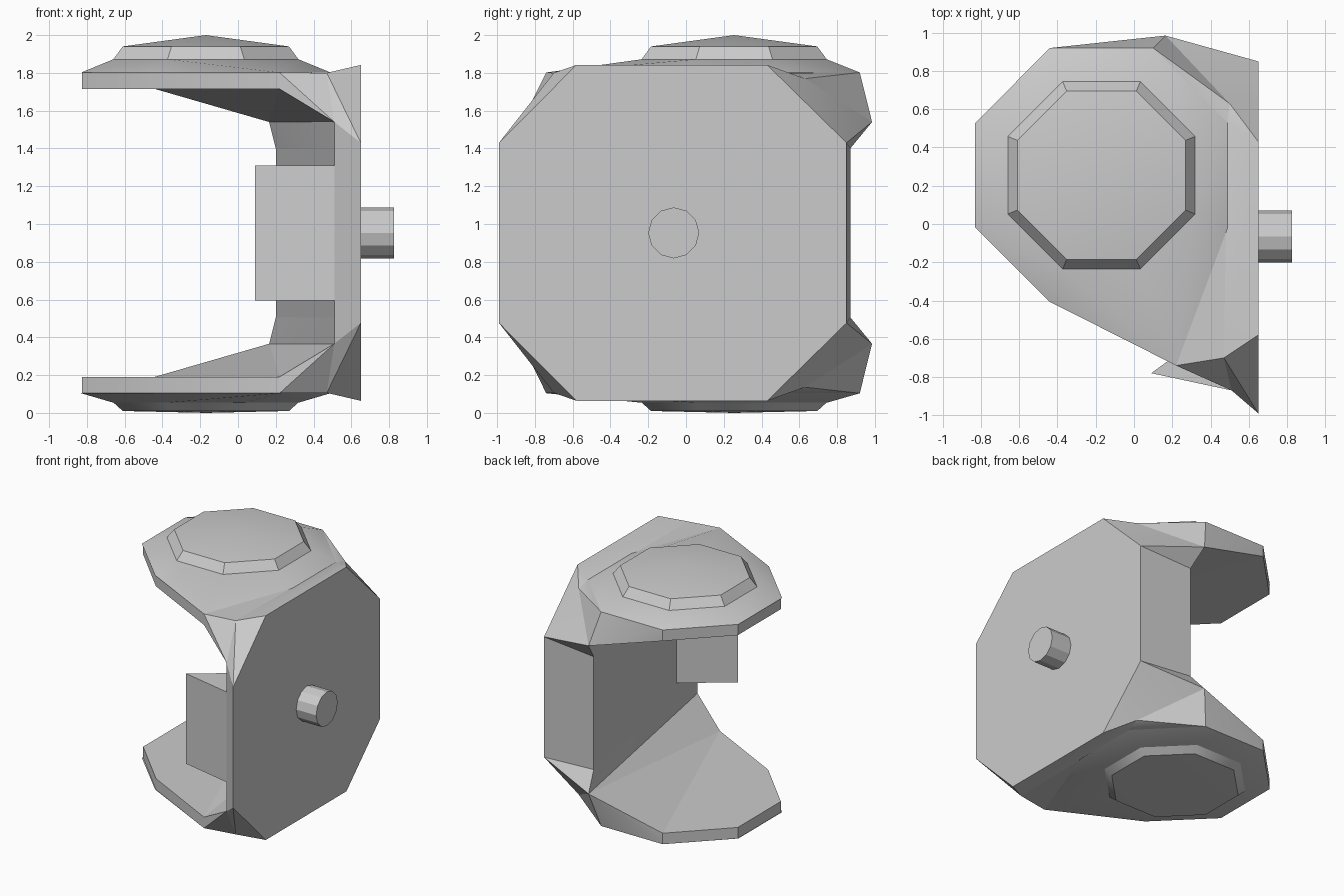
import bpy, bmesh, math
from mathutils import Matrix

cube = bpy.data.objects.get("Cube")
if cube:
    bpy.data.objects.remove(cube, do_unlink=True)

grey = bpy.data.materials.new("light_grey")
grey.use_nodes = True
tone = (0.6, 0.6, 0.6, 1)
grey.diffuse_color = tone
grey.node_tree.nodes["Principled BSDF"].inputs["Base Color"].default_value = tone

MID = 0.953  # height of the mirror plane


def finish(name, bm, angle=30):
    bmesh.ops.recalc_face_normals(bm, faces=bm.faces)
    mesh = bpy.data.meshes.new(name)
    bm.to_mesh(mesh)
    bm.free()
    mesh.materials.append(grey)
    ob = bpy.data.objects.new(name, mesh)
    bpy.context.collection.objects.link(ob)
    bpy.ops.object.select_all(action="DESELECT")
    ob.select_set(True)
    bpy.context.view_layer.objects.active = ob
    bpy.ops.object.shade_smooth_by_angle(angle=math.radians(angle))


def hull(name, points):
    """Faceted solid wrapped tightly around a few corner points."""
    bm = bmesh.new()
    for p in points:
        bm.verts.new(p)
    res = bmesh.ops.convex_hull(bm, input=bm.verts)
    junk = [g for g in res["geom_interior"] + res["geom_unused"]
            if isinstance(g, bmesh.types.BMVert)]
    bmesh.ops.delete(bm, geom=list(set(junk)), context="VERTS")
    bmesh.ops.dissolve_limit(bm, angle_limit=0.01, verts=bm.verts, edges=bm.edges)
    finish(name, bm)


def at(points, z):
    return [(x, y, z) for x, y in points]


def flip(points):
    return [(x, y, 2 * MID - z) for x, y, z in points]


def octagon(half, z):
    """Octagon with flat sides, centred on the disc axis."""
    r = half / math.cos(math.pi / 8)
    return [(-0.17 + r * math.cos((k + 0.5) * math.pi / 4),
             0.255 + r * math.sin((k + 0.5) * math.pi / 4), z) for k in range(8)]


# Shared corners of the upper half
back_rim, front_rim, inner_rim = (-0.44, 0.92), (0.22, -0.74), (0.10, 0.92)
rim = [(-0.825, -0.01), (-0.825, 0.53), back_rim, inner_rim, front_rim, (-0.44, -0.40)]
throat_front, throat_back = (0.51, -0.87, 1.54), (0.165, 0.985, 1.54)
valley = [(0.47, -0.70, 1.80), (0.49, -0.01, 1.80), (0.49, 0.53, 1.80), (0.50, 0.63, 1.77)]
side_top = [(0.65, -0.58, 1.842), (0.65, 0.43, 1.842)]
spine_top = [(0.65, -0.99, 1.43), (0.65, 0.85, 1.43), (0.20, 0.87, 1.40), (0.51, -0.87, 1.40)]

# Upright side wall between the arms
hull("side_wall", spine_top + flip(spine_top))

# Upper and lower arms: disc, two sloping webs, corner against the wall, raised shoulder
LOW, TOP = 1.715, 1.802
for label, place, crest in (("upper", list, 1.872), ("lower", flip, 1.852)):
    hull(label + "_disc", place(at(rim, LOW) + at(rim, TOP)))
    hull(label + "_back_web", place(at([back_rim, front_rim], LOW)
                                    + at([back_rim, front_rim, inner_rim], TOP)
                                    + [throat_back] + valley))
    hull(label + "_front_web", place(at([front_rim], LOW) + at([front_rim], TOP)
                                     + [throat_front, throat_back] + valley))
    hull(label + "_corner", place(spine_top + side_top + [throat_front, throat_back] + valley))
    hull(label + "_shoulder", place(at(rim, TOP) + octagon(0.66, TOP) + octagon(0.49, crest)))

# Raised caps, the lower one being shallower
hull("upper_cap", octagon(0.49, 1.85) + octagon(0.49, 1.872)
     + octagon(0.44, 1.94) + [(-0.17, 0.255, 2.0)])
hull("lower_cap", octagon(0.49, 0.055) + octagon(0.44, 0.01) + [(-0.17, 0.255, 0)])

# Block standing inside at the front
block = [(0.09, -0.78), (0.51, -0.87), (0.58, -0.60), (0.50, -0.48)]
hull("inner_block", at(block, 0.595) + at(block, 1.31))

# Short faceted peg on the outer side
bm = bmesh.new()
bmesh.ops.create_cone(bm, cap_ends=True, segments=12, radius1=0.135, radius2=0.135, depth=0.2,
                      matrix=Matrix.Translation((0.725, -0.065, MID))
                      @ Matrix.Rotation(math.pi / 2, 4, "Y"))
finish("side_peg", bm, 20)
